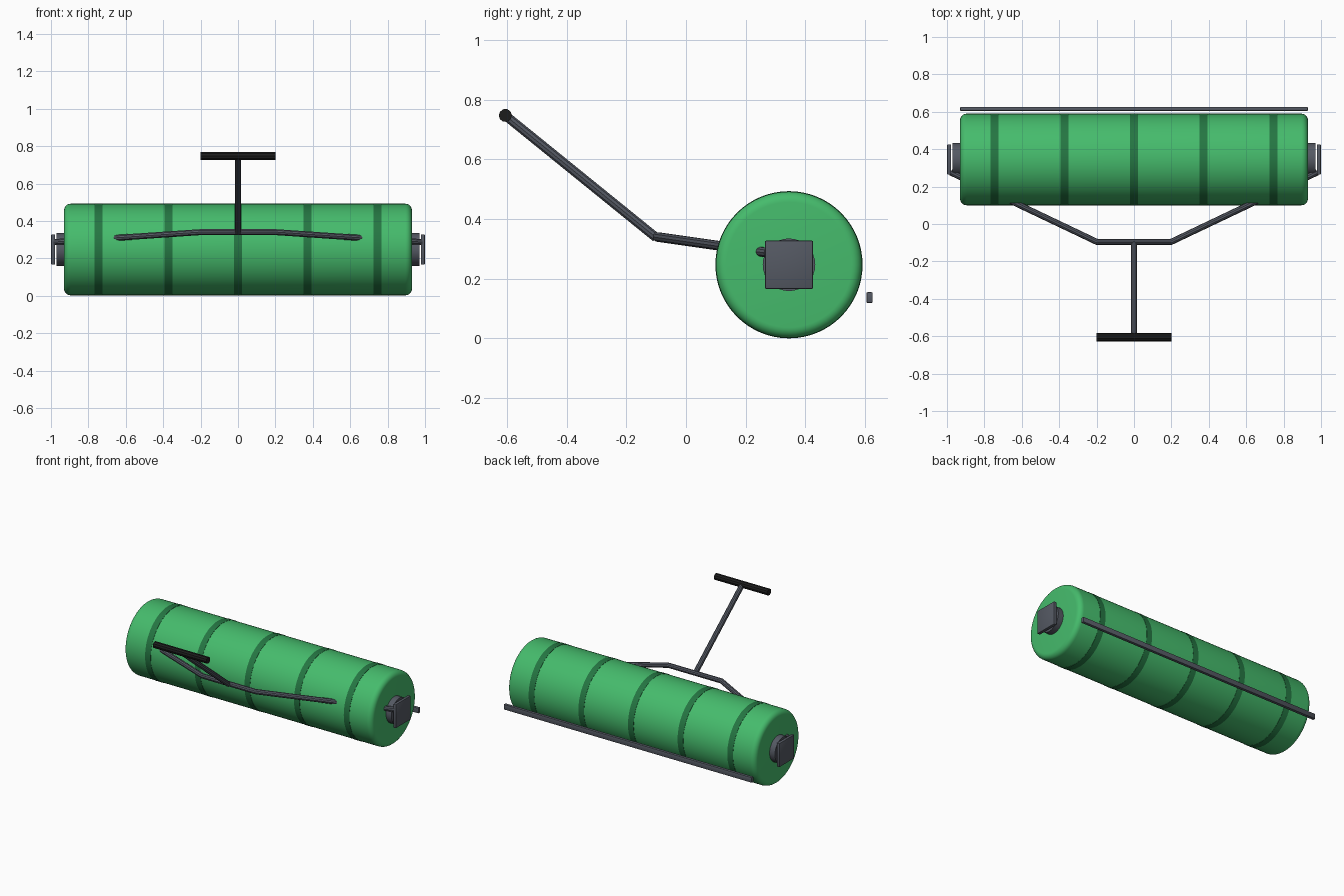
import bpy, bmesh, math
from mathutils import Matrix, Vector

cube = bpy.data.objects.get("Cube")
if cube:
    bpy.data.objects.remove(cube, do_unlink=True)

AXLE = Vector((0, 0.345, 0.247))


def material(name, rgb):
    m = bpy.data.materials.new(name)
    m.use_nodes = True
    m.diffuse_color = (*rgb, 1)
    node = next(n for n in m.node_tree.nodes if n.type == 'BSDF_PRINCIPLED')
    node.inputs["Base Color"].default_value = (*rgb, 1)
    return m


green = material("drum green", (0.06, 0.5, 0.15))
dark_green = material("band dark green", (0.018, 0.18, 0.055))
steel = material("steel grey", (0.09, 0.1, 0.125))
rubber = material("grip black", (0.012, 0.012, 0.012))


def finish(obj, mat, smooth=True):
    obj.data.materials.append(mat)
    bpy.ops.object.select_all(action='DESELECT')
    obj.select_set(True)
    bpy.context.view_layer.objects.active = obj
    if obj.type == 'CURVE':
        bpy.ops.object.convert(target='MESH')
        obj = bpy.context.view_layer.objects.active
    if smooth:
        bpy.ops.object.shade_smooth_by_angle(angle=math.radians(35))
    return obj


def lathe(name, profile, mat, sides=64):
    """Closed solid turned about the drum axle from (x, radius) points."""
    bm = bmesh.new()
    rings = []
    for x, r in profile:
        rings.append([bm.verts.new(AXLE + Vector((x, r * math.cos(a), r * math.sin(a))))
                      for a in (i * math.tau / sides for i in range(sides))])
    for low, high in zip(rings, rings[1:]):
        for i in range(sides):
            j = (i + 1) % sides
            bm.faces.new((low[i], low[j], high[j], high[i]))
    bm.faces.new(rings[0])
    bm.faces.new(rings[-1])
    bmesh.ops.recalc_face_normals(bm, faces=bm.faces)
    mesh = bpy.data.meshes.new(name)
    bm.to_mesh(mesh)
    bm.free()
    obj = bpy.data.objects.new(name, mesh)
    bpy.context.collection.objects.link(obj)
    return finish(obj, mat)


def tube(name, points, radius, mat):
    curve = bpy.data.curves.new(name, 'CURVE')
    curve.dimensions = '3D'
    curve.bevel_depth = radius
    curve.bevel_resolution = 3
    curve.use_fill_caps = True
    spline = curve.splines.new('POLY')
    spline.points.add(len(points) - 1)
    for p, co in zip(spline.points, points):
        p.co = (*co, 1)
    obj = bpy.data.objects.new(name, curve)
    bpy.context.collection.objects.link(obj)
    return finish(obj, mat)


def box(name, centre, size, bevel, mat):
    bm = bmesh.new()
    bmesh.ops.create_cube(bm, size=1, matrix=Matrix.LocRotScale(centre, None, size))
    bmesh.ops.bevel(bm, geom=bm.edges[:], offset=bevel, segments=2,
                    profile=0.5, affect='EDGES')
    mesh = bpy.data.meshes.new(name)
    bm.to_mesh(mesh)
    bm.free()
    obj = bpy.data.objects.new(name, mesh)
    bpy.context.collection.objects.link(obj)
    return finish(obj, mat)


# Drum with rounded rims
half, radius, rim = 0.93, 0.245, 0.035
corner = [(half - rim + rim * math.sin(a), radius - rim + rim * math.cos(a))
          for a in (i * math.pi / 12 for i in range(7))]
lathe("drum", [(-x, r) for x, r in reversed(corner)] + corner, green)

# Painted bands round the drum
for i, x in enumerate((-0.745, -0.372, 0, 0.372, 0.745)):
    lathe(f"drum_band_{i + 1}", [(x - 0.021, 0.2465), (x + 0.021, 0.2465)], dark_green)

# Hubs and end plates
for side, s in (("left", 1), ("right", -1)):
    lathe(f"{side}_hub", [(s * 0.92, 0.088), (s * 0.97, 0.088)], steel, 32)
    box(f"{side}_end_plate", AXLE + Vector((s * 0.988, 0, 0)),
        Vector((0.021, 0.161, 0.161)), 0.004, steel)

# Pull frame, shaft and grip
elbow, hub_end = (0.2, -0.095, 0.34), (0.98, 0.276, 0.287)
mirror = lambda p: (-p[0], p[1], p[2])
tube("pull_frame", [mirror(hub_end), mirror(elbow), elbow, hub_end], 0.0165, steel)
tube("handle_shaft", [(0, -0.1, 0.338), (0, -0.605, 0.747)], 0.0165, steel)
tube("handle_grip", [(-0.2, -0.605, 0.747), (0.2, -0.605, 0.747)], 0.022, rubber)

# Scraper bar behind the drum
box("scraper_bar", Vector((0, 0.615, 0.137)), Vector((1.86, 0.021, 0.036)), 0.004, steel)
